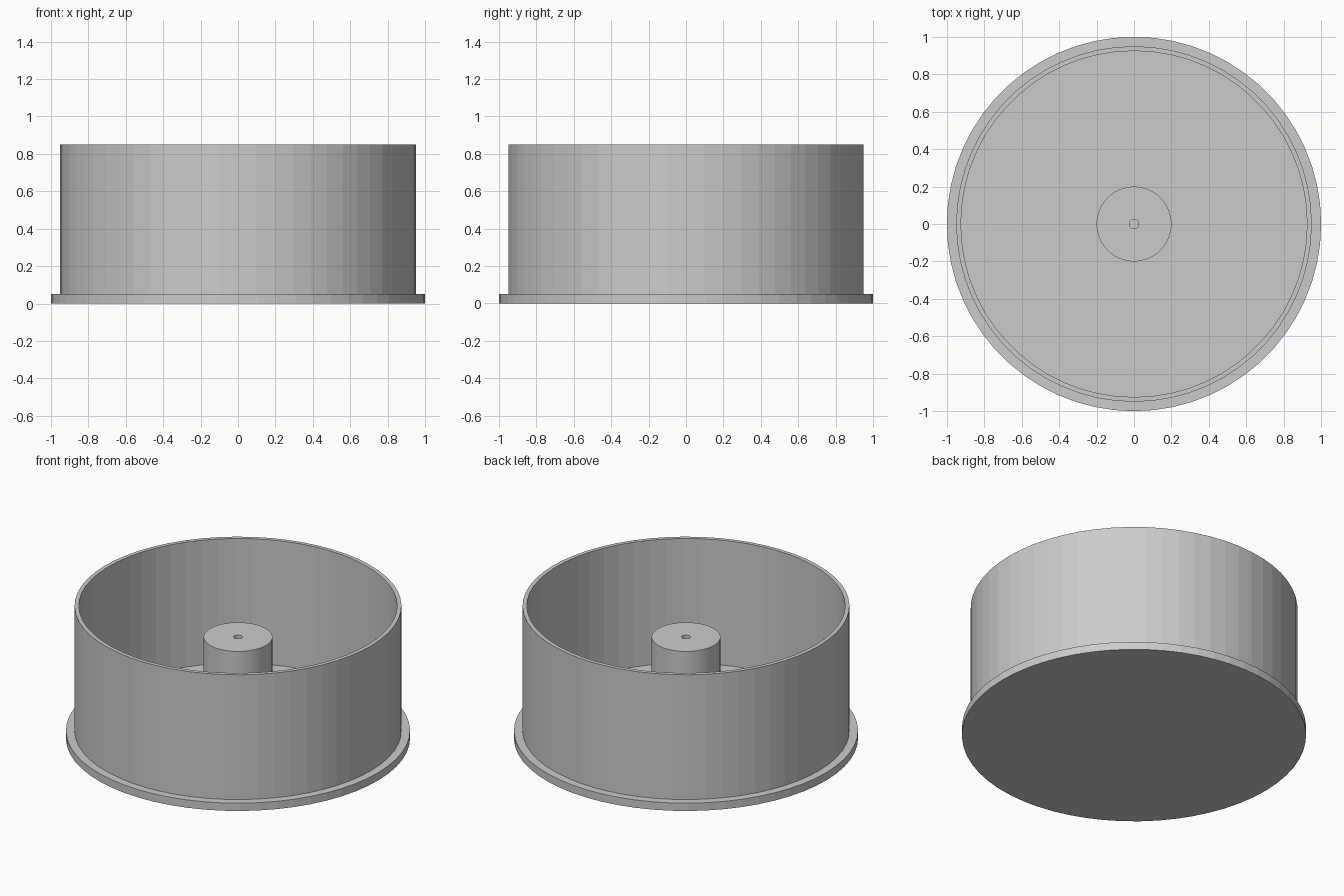
import bpy
import bmesh
from math import tau
from mathutils import Matrix, Vector

SIDES = 60
PLATE_TOP = 0.05

default = bpy.data.objects.get("Cube")
if default:
    bpy.data.objects.remove(default, do_unlink=True)

# Single plain grey
grey = bpy.data.materials.new("plain grey")
grey.use_nodes = True
colour = (0.6, 0.6, 0.6, 1)
grey.diffuse_color = colour
grey.node_tree.nodes["Principled BSDF"].inputs["Base Color"].default_value = colour


def lathe(name, profile):
    """Revolve a (radius, height) profile around z into a flat-shaded part."""
    bm = bmesh.new()
    verts = [bm.verts.new((r, 0, z)) for r, z in profile]
    edges = [bm.edges.new(pair) for pair in zip(verts, verts[1:])]
    bmesh.ops.spin(bm, geom=verts + edges, cent=(0, 0, 0), axis=(0, 0, 1),
                   angle=tau, steps=SIDES, use_merge=True)
    bmesh.ops.remove_doubles(bm, verts=bm.verts, dist=0.0001)
    bmesh.ops.recalc_face_normals(bm, faces=bm.faces)
    mesh = bpy.data.meshes.new(name)
    bm.to_mesh(mesh)
    bm.free()
    mesh.materials.append(grey)
    obj = bpy.data.objects.new(name, mesh)
    bpy.context.collection.objects.link(obj)
    return obj


def ring(name, inner, outer, top):
    """Closed hollow cylinder standing on the base plate."""
    return lathe(name, [(inner, PLATE_TOP), (outer, PLATE_TOP),
                        (outer, top), (inner, top), (inner, PLATE_TOP)])


# Closed disc with a projecting lip
lathe("base_plate", [(0, 0), (1, 0), (1, PLATE_TOP), (0, PLATE_TOP)])

# Thin outer wall
ring("outer_wall", 0.925, 0.95, 0.85)

# Central post with a small bore
ring("centre_post", 0.025, 0.2, 0.65)
